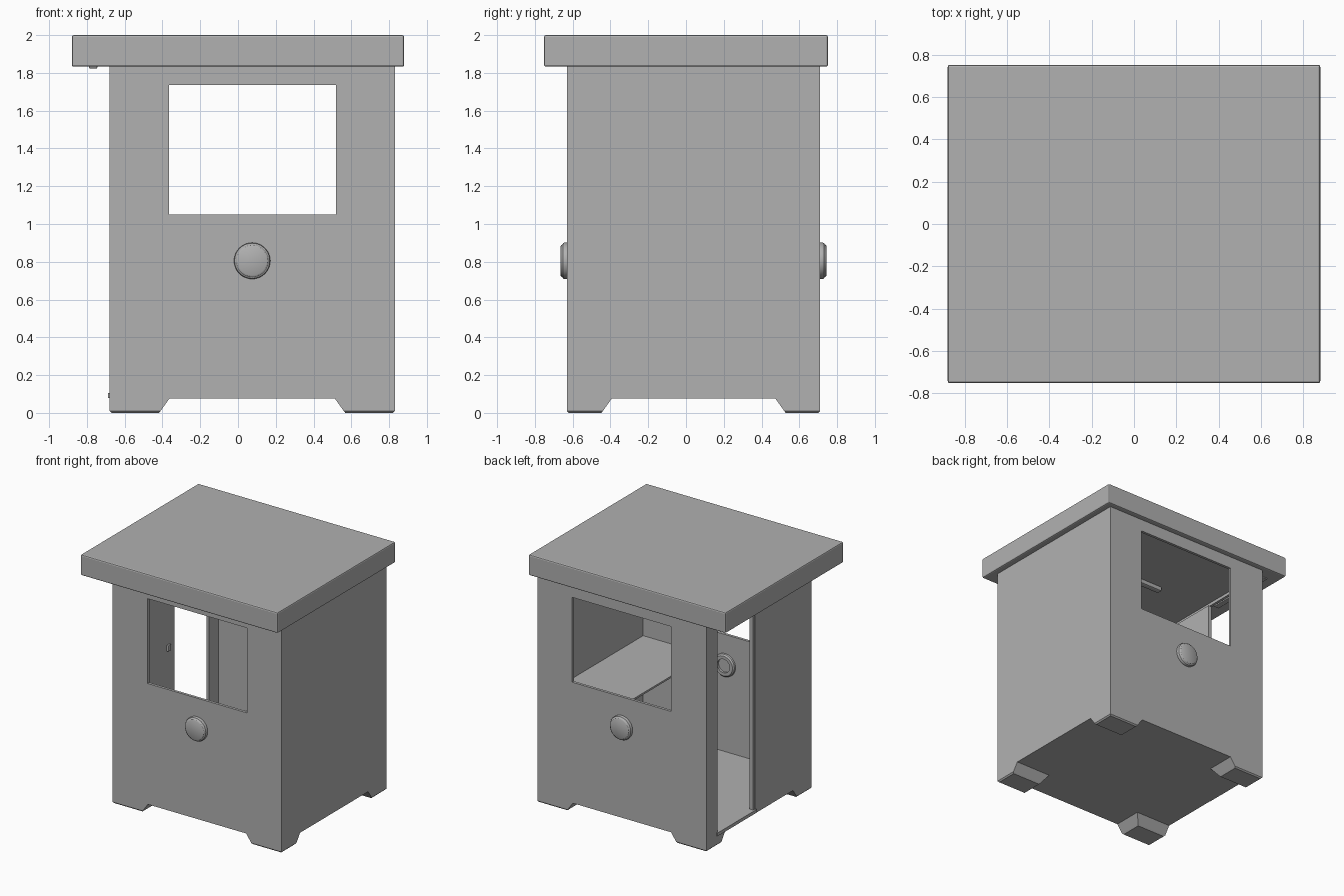
import bpy, bmesh, math
from mathutils import Matrix

if "Cube" in bpy.data.objects:
    bpy.data.objects.remove(bpy.data.objects["Cube"])

CX, CY = 0.075, 0.04          # centre of the booth body
X0, X1, Y0, Y1 = -0.68, 0.83, -0.63, 0.71
T = 0.022                     # wall thickness

grey = bpy.data.materials.new("booth_grey")
grey.diffuse_color = (0.44, 0.44, 0.44, 1)
grey.use_nodes = True
grey.node_tree.nodes["Principled BSDF"].inputs["Base Color"].default_value = grey.diffuse_color


def finish(name, bm):
    bmesh.ops.recalc_face_normals(bm, faces=bm.faces)
    me = bpy.data.meshes.new(name)
    bm.to_mesh(me)
    bm.free()
    me.materials.append(grey)
    ob = bpy.data.objects.new(name, me)
    bpy.context.collection.objects.link(ob)
    return ob


def box(name, x0, x1, y0, y1, z0, z1, bevel=0):
    bm = bmesh.new()
    m = Matrix.Translation(((x0 + x1) / 2, (y0 + y1) / 2, (z0 + z1) / 2))
    m = m @ Matrix.Diagonal((x1 - x0, y1 - y0, z1 - z0, 1))
    bmesh.ops.create_cube(bm, size=1, matrix=m)
    ob = finish(name, bm)
    if bevel:
        mod = ob.modifiers.new("bevel", 'BEVEL')
        mod.width, mod.segments = bevel, 2
    return ob


def cut(target, cutter):
    mod = target.modifiers.new("cut", 'BOOLEAN')
    mod.operation, mod.object, mod.solver = 'DIFFERENCE', cutter, 'EXACT'
    cutter.hide_render = True
    cutter.hide_viewport = True
    cutter.display_type = 'WIRE'


def lathe(name, profile, y, sign, steps=40):
    """Spin (radius, outward distance) around an axis along y."""
    bm = bmesh.new()
    rings = []
    for r, d in profile:
        rings.append([bm.verts.new((CX + r * math.cos(a), y + sign * d, 0.805 + r * math.sin(a)))
                      for a in (2 * math.pi * i / steps for i in range(steps))])
    for a, b in zip(rings, rings[1:]):
        for i in range(steps):
            j = (i + 1) % steps
            bm.faces.new((a[i], a[j], b[j], b[i]))
    bm.faces.new(rings[0])
    bm.faces.new(rings[-1])
    ob = finish(name, bm)
    bpy.context.view_layer.objects.active = ob
    ob.select_set(True)
    bpy.ops.object.shade_smooth_by_angle(angle=math.radians(30))
    ob.select_set(False)
    return ob


# Hollow booth shell with front and back windows and a side doorway
shell = box("booth_shell", X0, X1, Y0, Y1, 0.075, 1.84)
cut(shell, box("cavity_cutter", X0 + T, X1 - T, Y0 + T, Y1 - T, 0.105, 1.80))
cut(shell, box("window_cutter", -0.365, 0.52, -1, 1, 1.05, 1.735))
cut(shell, box("doorway_cutter", -1, -0.5, 0.09, 0.57, 0.106, 1.775))

# Overhanging roof slab
box("roof", -0.88, 0.88, -0.752, 0.752, 1.833, 2.0, 0.01)

# Corner feet: blocks with sloped inner sides and a chamfered sole
for sx in (-1, 1):
    for sy in (-1, 1):
        ox, oy = (X0 if sx < 0 else X1), (Y0 if sy < 0 else Y1)
        bm = bmesh.new()
        for w, d, z, e in ((0.32, 0.24, 0.08, 0), (0.27, 0.19, 0.01, 0), (0.262, 0.182, 0.0, 0.01)):
            for u, v in ((e, e), (w, e), (w, d), (e, d)):
                bm.verts.new((ox - sx * u, oy - sy * v, z))
        bmesh.ops.convex_hull(bm, input=bm.verts)
        bmesh.ops.dissolve_limit(bm, angle_limit=0.01, verts=bm.verts, edges=bm.edges)
        finish("corner_foot", bm)

# Round speaking ports under both windows, with a raised ring on the inside
port = [(0.055, -0.028), (0.055, -0.045), (0.08, -0.045), (0.09, -0.035), (0.096, 0),
        (0.096, 0.015), (0.093, 0.021), (0.087, 0.024), (0.083, 0.031), (0.076, 0.035)]
lathe("front_port", port, Y0, -1)
lathe("back_port", port, Y1, 1)

# Sliding door, pushed open behind the side wall, with handle and sill
box("sliding_door", X0 + T + 0.001, X0 + T + 0.012, -0.4, 0.11, 0.115, 1.775)
box("door_edge_strip", X0 + 0.004, X0 + T + 0.012, 0.09, 0.112, 0.11, 1.775)
box("door_handle", X0 + T + 0.012, X0 + T + 0.03, 0.01, 0.045, 0.99, 1.04, 0.004)
box("door_sill", X0 - 0.008, X0 + T, 0.08, 0.58, 0.08, 0.106)

# Counter along the closed side
box("counter", 0.24, X1 - T, Y0 + T, Y1 - T, 0.83, 0.845)

# Lamps on the ceiling and under the overhang by the doorway
box("ceiling_lamp", CX - 0.3, CX + 0.3, 0.015, 0.065, 1.765, 1.805, 0.012)
box("doorway_lamp", -0.79, -0.745, 0.06, 0.64, 1.824, 1.84, 0.004)
